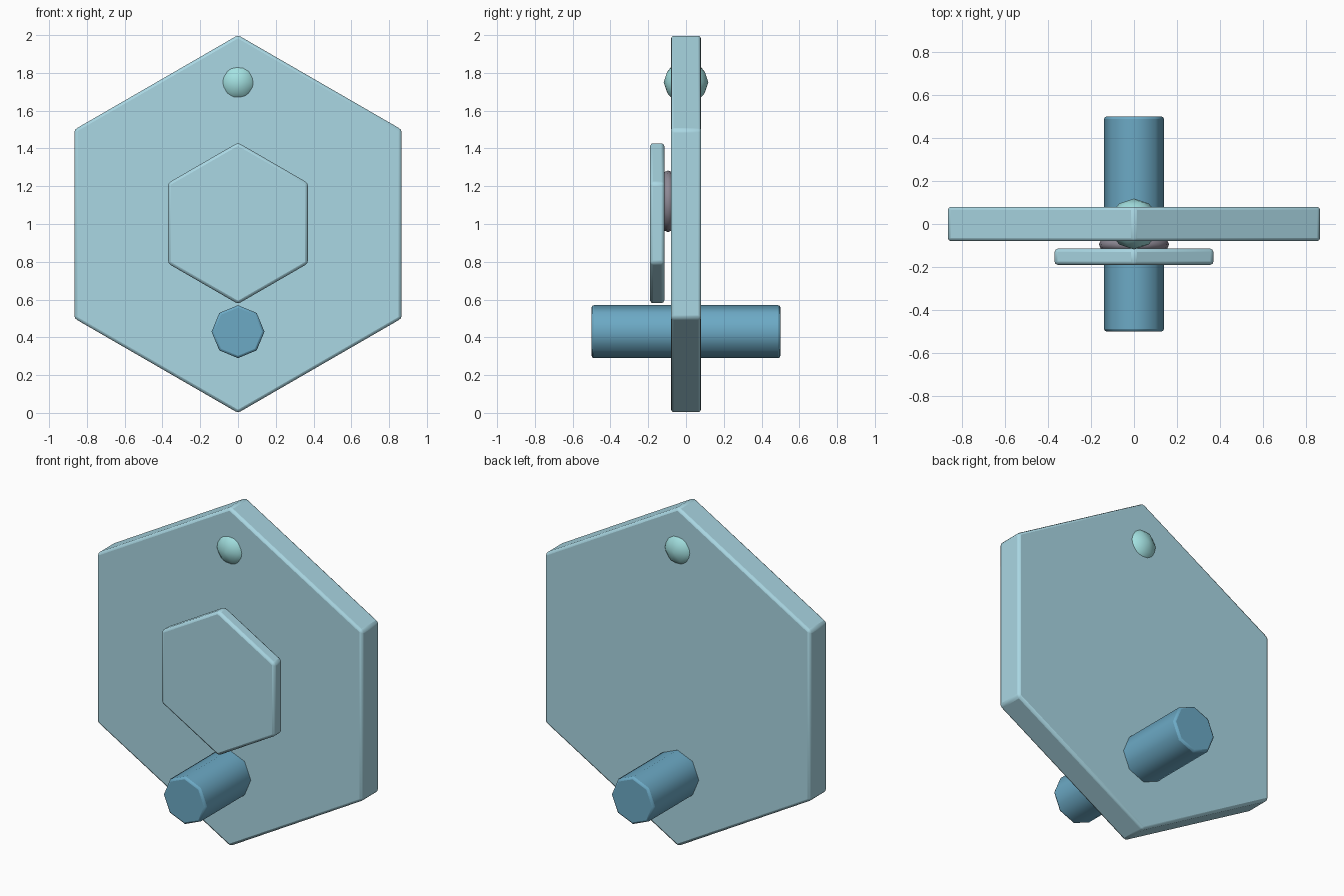
import bpy
from math import radians

if "Cube" in bpy.data.objects:
    bpy.data.objects.remove(bpy.data.objects["Cube"])


def finish(obj, name, color, bevel=0.0):
    obj.name = name
    mat = bpy.data.materials.new(name + "_material")
    mat.diffuse_color = (*color, 1)
    mat.use_nodes = True
    mat.node_tree.nodes["Principled BSDF"].inputs["Base Color"].default_value = mat.diffuse_color
    obj.data.materials.append(mat)
    if bevel:
        mod = obj.modifiers.new("Bevel", 'BEVEL')
        mod.width = bevel
        mod.segments = 2
        mod.limit_method = 'ANGLE'
        mod.angle_limit = radians(50)
    bpy.ops.object.shade_smooth_by_angle(angle=radians(46))
    return obj


def prism(name, sides, radius, y0, y1, z, color, bevel=0.015):
    # Regular prism along y with a corner pointing straight up
    bpy.ops.mesh.primitive_cylinder_add(
        vertices=sides, radius=radius, depth=y1 - y0,
        location=(0, (y0 + y1) / 2, z), rotation=(radians(90), 0, 0))
    return finish(bpy.context.object, name, color, bevel)


# Large hexagonal plate and smaller raised plate in front
plate = prism("main_plate", 6, 1.0, -0.08, 0.08, 1.0, (0.40, 0.68, 0.77))
prism("front_plate", 6, 0.427, -0.19, -0.115, 1.004, (0.40, 0.68, 0.77))

# Octagonal peg running through the lower corner
prism("peg", 8, 0.14, -0.5, 0.5, 0.43, (0.15, 0.40, 0.56), 0.012)

# Faceted bead through the upper corner
bpy.ops.mesh.primitive_ico_sphere_add(subdivisions=2, radius=0.118, location=(0, 0, 1.75))
finish(bpy.context.object, "bead", (0.37, 0.76, 0.76))

# Spacer ring between the two plates
bpy.ops.mesh.primitive_torus_add(
    major_segments=16, minor_segments=8, major_radius=0.135, minor_radius=0.028,
    location=(0, -0.095, 1.12), rotation=(radians(90), 0, 0))
finish(bpy.context.object, "spacer_ring", (0.27, 0.25, 0.30))
